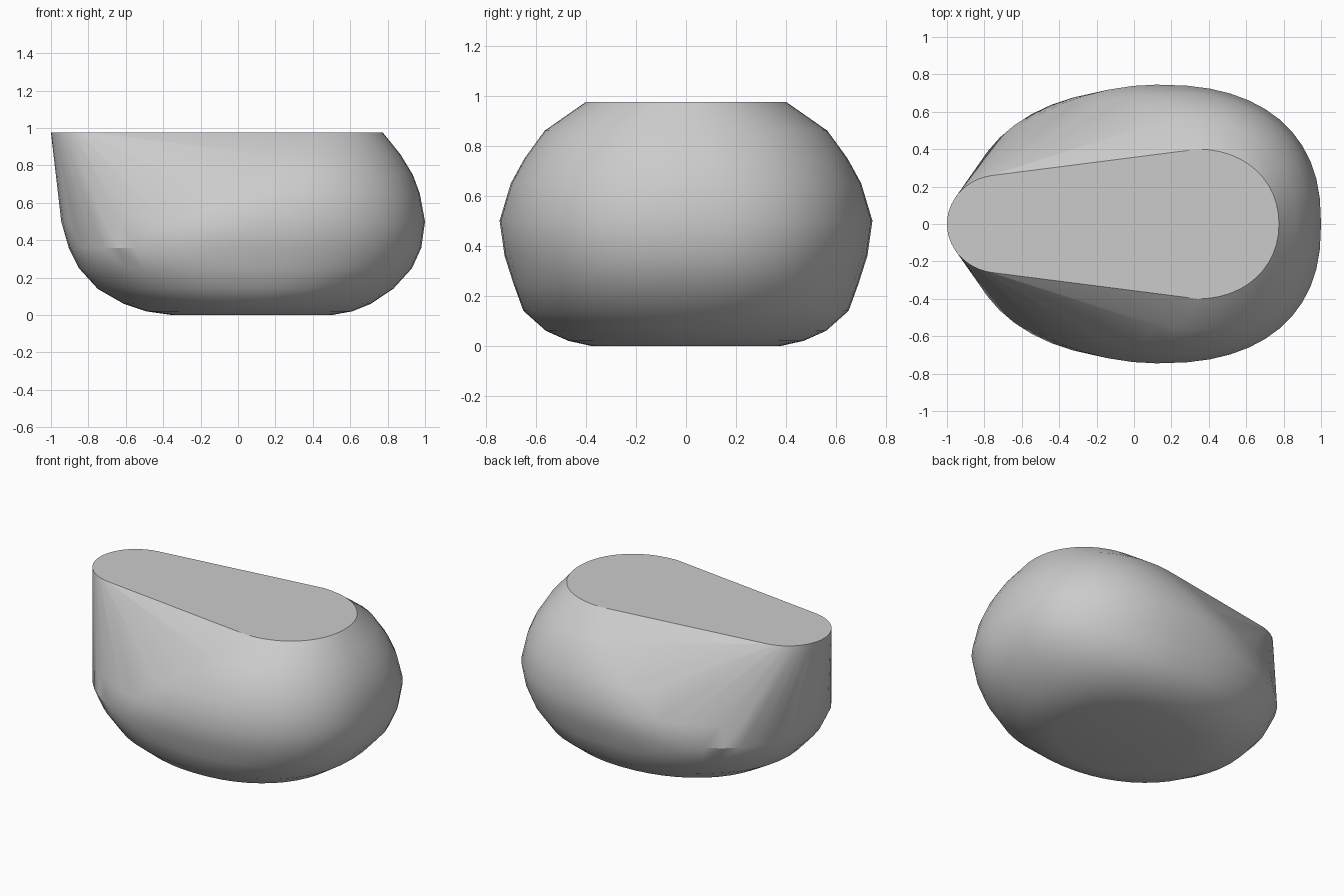
import bpy, bmesh
from math import sin, cos, pi

cube = bpy.data.objects.get("Cube")
if cube:
    bpy.data.objects.remove(cube)

STEPS = 24


def half(t, centre, reach, width, power):
    """Point on a superellipse quarter pair, t from -90 to 90 degrees."""
    c, s = max(cos(t), 0.0), sin(t)
    y = width * abs(s) ** (2 / power)
    return centre + reach * c ** (2 / power), y if s >= 0 else -y


def ring(z, left, right, centre, w_left, w_right, p_left, p_right, split=0.0):
    """Level outline with a different rounding at each end."""
    points = []
    for i in range(STEPS + 1):
        t = -pi / 2 + pi * i / STEPS
        points.append((*half(t, centre, right - centre, w_right, p_right), z))
        c = centre - split
        points.append((*half(t, c, left - c, w_left, p_left), z))
    return points


# Level outlines: height, ends, widest place, half widths, roundness
levels = [
    (0.975, -1.0, 0.775, 0.34, 0.262, 0.40, 2.0, 2.1, 1.06),
    (0.86, -0.60, 0.868, 0.30, 0.565, 0.565, 1.7, 2.15),
    (0.75, -0.75, 0.935, 0.27, 0.645, 0.645, 1.7, 2.2),
    (0.65, -0.88, 0.972, 0.20, 0.70, 0.70, 1.75, 2.3),
    (0.50, -0.945, 1.0, 0.12, 0.745, 0.745, 1.9, 2.4),
    (0.36, -0.905, 0.98, 0.08, 0.725, 0.725, 2.2, 2.4),
    (0.25, -0.85, 0.93, 0.08, 0.69, 0.69, 2.2, 2.4),
    (0.14, -0.75, 0.83, 0.08, 0.65, 0.65, 2.1, 2.3),
    (0.06, -0.61, 0.71, 0.08, 0.56, 0.56, 2.1, 2.2),
    (0.02, -0.49, 0.61, 0.08, 0.47, 0.47, 2.0, 2.0),
    (0.0, -0.35, 0.50, 0.08, 0.38, 0.38, 2.0, 2.0),
]

# Wrap the levels in one taut skin
bm = bmesh.new()
for level in levels:
    for p in ring(*level):
        bm.verts.new(p)
bmesh.ops.remove_doubles(bm, verts=bm.verts, dist=0.001)
bmesh.ops.convex_hull(bm, input=bm.verts)
bmesh.ops.delete(bm, geom=[v for v in bm.verts if not v.link_faces], context="VERTS")
bmesh.ops.dissolve_limit(bm, angle_limit=0.002, verts=bm.verts, edges=bm.edges)
bmesh.ops.recalc_face_normals(bm, faces=bm.faces)
mesh = bpy.data.meshes.new("rounded_body")
bm.to_mesh(mesh)
bm.free()
body = bpy.data.objects.new("rounded_body", mesh)
bpy.context.collection.objects.link(body)

# Plain grey finish
grey = bpy.data.materials.new("plain_grey")
grey.use_nodes = True
colour = (0.6, 0.6, 0.6, 1)
grey.diffuse_color = colour
grey.node_tree.nodes["Principled BSDF"].inputs["Base Color"].default_value = colour
mesh.materials.append(grey)

# Smooth sides with a crisp flat top
bpy.context.view_layer.objects.active = body
body.select_set(True)
bpy.ops.object.shade_smooth_by_angle(angle=0.5)
